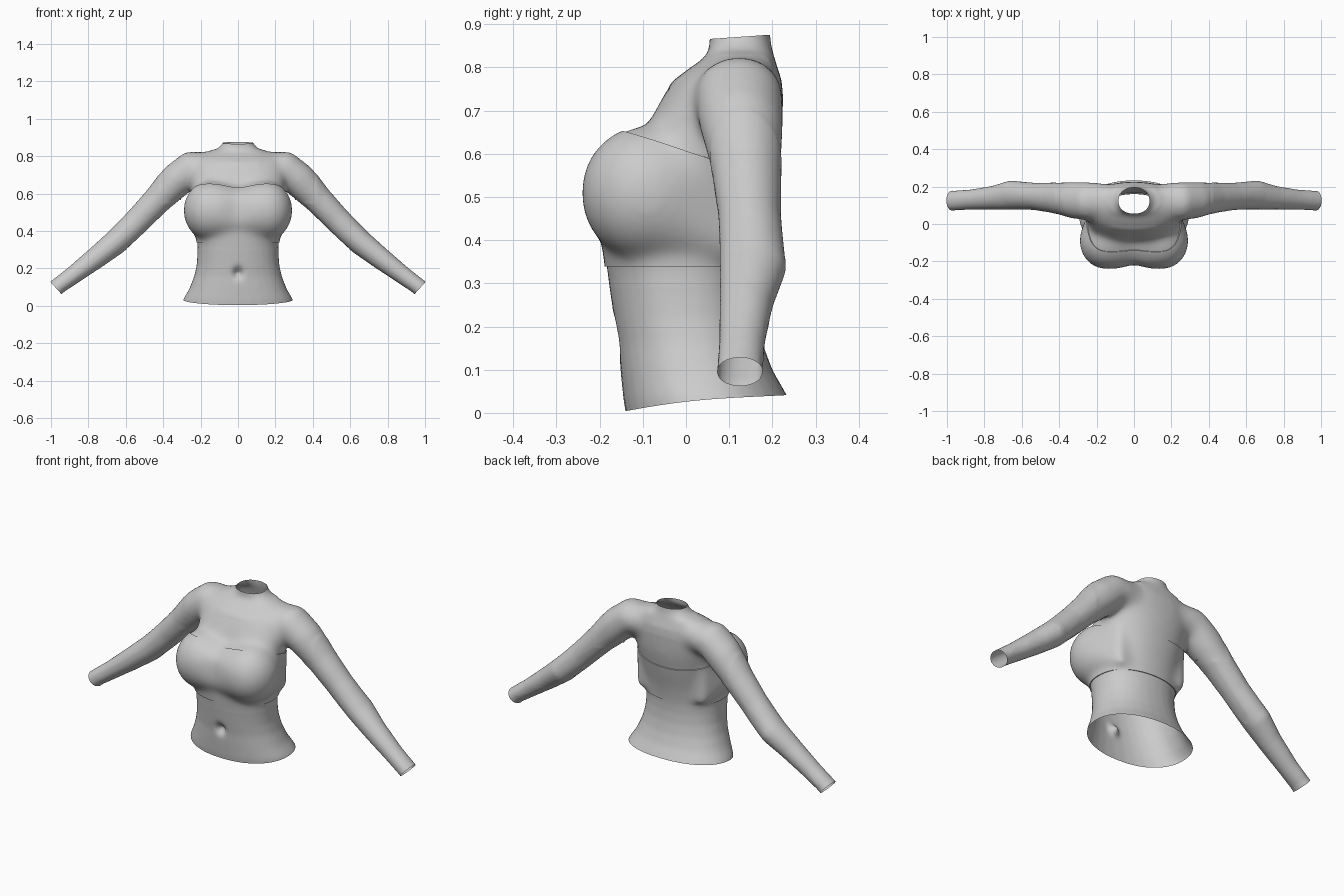
import bpy, bmesh, math
from mathutils import Vector, Matrix

if "Cube" in bpy.data.objects:
    bpy.data.objects.remove(bpy.data.objects["Cube"])

SIDES = 32
grey = bpy.data.materials.new("plain_grey")
grey.diffuse_color = (0.6, 0.6, 0.6, 1)
grey.use_nodes = True
grey.node_tree.nodes["Principled BSDF"].inputs["Base Color"].default_value = grey.diffuse_color


def loft(bm, rings):
    """Skin a list of point rings into a closed tube."""
    vs = [[bm.verts.new(p) for p in r] for r in rings]
    for a, b in zip(vs, vs[1:]):
        for i in range(SIDES):
            j = (i + 1) % SIDES
            bm.faces.new((a[i], a[j], b[j], b[i]))
    bm.faces.new(vs[0][::-1])
    bm.faces.new(vs[-1])


def spow(v, n):
    return math.copysign(abs(v) ** (2 / n), v)


def bell(x, w):
    return math.exp(-(x / w) ** 2)


ANGLES = [2 * math.pi * i / SIDES for i in range(SIDES)]
bm = bmesh.new()

# torso and neck: height, half width, front y, back y
TORSO = [(-.06, .315, -.13, .275), (.03, .292, -.145, .24), (.10, .257, -.152, .20),
         (.16, .234, -.157, .178), (.22, .221, -.167, .165), (.28, .217, -.176, .16),
         (.34, .218, -.186, .162), (.42, .224, -.20, .175), (.50, .235, -.20, .195),
         (.57, .245, -.185, .21), (.62, .25, -.145, .22), (.66, .255, -.11, .223),
         (.72, .26, -.065, .226), (.77, .25, -.03, .222), (.80, .23, .01, .212),
         (.82, .19, .04, .206), (.84, .11, .053, .20), (.87, .08, .055, .195),
         (.93, .08, .055, .195)]
loft(bm, [[(w * spow(math.cos(a), 2.2), (f + b) / 2 + (b - f) / 2 * spow(math.sin(a), 2.2), z)
           for a in ANGLES] for z, w, f, b in TORSO])

# arms: centre x, y, z, half thickness, half depth
ARM = [(.13, .125, .74, .08, .09), (.25, .122, .737, .095, .104), (.33, .128, .67, .095, .10),
       (.43, .14, .565, .078, .082), (.53, .147, .46, .072, .073), (.60, .152, .39, .07, .075),
       (.66, .155, .335, .067, .078), (.76, .14, .256, .059, .063), (.88, .13, .165, .049, .054),
       (.96, .125, .107, .045, .054), (1.03, .125, .045, .049, .058)]
for side in (1, -1):
    rings = []
    for k, (x, y, z, t, d) in enumerate(ARM):
        p, q = ARM[max(k - 1, 0)], ARM[min(k + 1, len(ARM) - 1)]
        run = Vector((q[0] - p[0], 0, q[2] - p[2])).normalized()
        up = Vector((-run.z, 0, run.x))
        ring = [Vector((x, y, z)) + up * t * math.cos(a) + Vector((0, d * math.sin(a), 0))
                for a in ANGLES]
        rings.append([(side * v.x, v.y, v.z) for v in ring])
    loft(bm, rings)

# bust: both sides spanned by one taut wrap that tapers to the back
bust = bmesh.new()
for side in (1, -1):
    bmesh.ops.create_uvsphere(bust, u_segments=32, v_segments=20, radius=1,
                              matrix=Matrix.Translation((side * .15, -.09, .51))
                              @ Matrix.Diagonal((.138, .148, .155, 1)))
    for z in (.36, .60):
        bust.verts.new((side * .205, .14, z))
hull = bmesh.ops.convex_hull(bust, input=bust.verts[:])
drop = {g for k in ("geom_interior", "geom_unused") for g in hull[k]
        if isinstance(g, bmesh.types.BMVert)}
bmesh.ops.delete(bust, geom=list(drop), context='VERTS')
hull_faces = set(bust.faces)
tmp = bpy.data.meshes.new("tmp")
bust.to_mesh(tmp)
bust.free()
bm.from_mesh(tmp)
bpy.data.meshes.remove(tmp)
bmesh.ops.recalc_face_normals(bm, faces=bm.faces)

# blend all volumes into one skin
me = bpy.data.meshes.new("blend")
bm.to_mesh(me)
bm.free()
blend = bpy.data.objects.new("blend", me)
bpy.context.collection.objects.link(blend)
rem = blend.modifiers.new("remesh", "REMESH")
rem.mode = 'VOXEL'
rem.voxel_size = .01
smo = blend.modifiers.new("smooth", "SMOOTH")
smo.iterations = 10
smo.factor = .5
dg = bpy.context.evaluated_depsgraph_get()
skin = bmesh.new()
skin.from_mesh(blend.evaluated_get(dg).to_mesh())
bpy.data.objects.remove(blend)

# soften the shoulder joints and the edge of the bust
soft = [v for v in skin.verts if (.12 < abs(v.co.x) < .42 and .55 < v.co.z < .83)
        or (.3 < v.co.z < .72 and abs(v.co.x) + v.co.z < .9)]
for _ in range(25):
    bmesh.ops.smooth_vert(skin, verts=soft, factor=.5, use_axis_x=True,
                          use_axis_y=True, use_axis_z=True)


def cut(bm, co, no, clear=True):
    bmesh.ops.bisect_plane(bm, geom=bm.verts[:] + bm.edges[:] + bm.faces[:], dist=1e-5,
                           plane_co=co, plane_no=no, clear_outer=clear)


# open the neck, waist and wrists
cut(skin, (0, .125, .871), (0, -.07, 1))
cut(skin, (0, -.14, .004), (0, .10, -1))
for s in (1, -1):
    cut(skin, (s * .973, .125, .095), (s * .743, 0, -.667))

# edges of the chest band
TOP_CO, TOP_NO = Vector((0, -.14, .648)), Vector((0, .3, 1))
cut(skin, TOP_CO, TOP_NO, False)
cut(skin, (0, 0, .34), (0, 0, 1), False)


def in_band(f):
    c = f.calc_center_median()
    return (c.z > .34 and (c - TOP_CO).dot(TOP_NO) < 0
            and (abs(c.x) + c.z < .885 or c.y < 0) and abs(c.x) < .31)


band_faces = {f.index for f in skin.faces if False}
skin.faces.index_update()
band_faces = {f.index for f in skin.faces if in_band(f)}

# navel, dip between the bust, curved hem
for v in skin.verts:
    x, y, z = v.co
    if y < 0:
        v.co.y += .03 * bell(x, .024) * bell(z - .175, .028)
    if y < -.04:
        v.co.y += .022 * bell(x, .07) * bell(z - .54, .12)
        v.co.z -= .022 * bell(x, .09) * bell(z - .65, .06)
    if z < .08 and abs(x) < .4:
        v.co.z += .011 * math.sin(math.pi * min(max((y + .14) / .37, 0), 1)) * (1 - z / .08)


def make(name, bm):
    me = bpy.data.meshes.new(name)
    bm.to_mesh(me)
    bm.free()
    me.materials.append(grey)
    ob = bpy.data.objects.new(name, me)
    bpy.context.collection.objects.link(ob)
    bpy.ops.object.select_all(action='DESELECT')
    ob.select_set(True)
    bpy.context.view_layer.objects.active = ob
    bpy.ops.object.shade_smooth_by_angle(angle=math.radians(40))


# chest band: raised copy of the skin with a turned-in rim
band = skin.copy()
band.faces.index_update()
bmesh.ops.delete(band, geom=[f for f in band.faces if f.index not in band_faces],
                 context='FACES')
band.normal_update()
push = {v: v.normal * .005 for v in band.verts}
rim = [e for e in band.edges if e.is_boundary]
base = {v: v.co.copy() for e in rim for v in e.verts}
for v, d in push.items():
    v.co += d
new = bmesh.ops.extrude_edge_only(band, edges=rim)["geom"]
for v in [g for g in new if isinstance(g, bmesh.types.BMVert)]:
    src = min(base, key=lambda b: (b.co - v.co).length_squared)
    v.co = base[src]
bmesh.ops.recalc_face_normals(band, faces=band.faces)
make("chest_band", band)

# body: remaining skin
bmesh.ops.delete(skin, geom=[f for f in skin.faces if f.index in band_faces], context='FACES')
make("body", skin)
